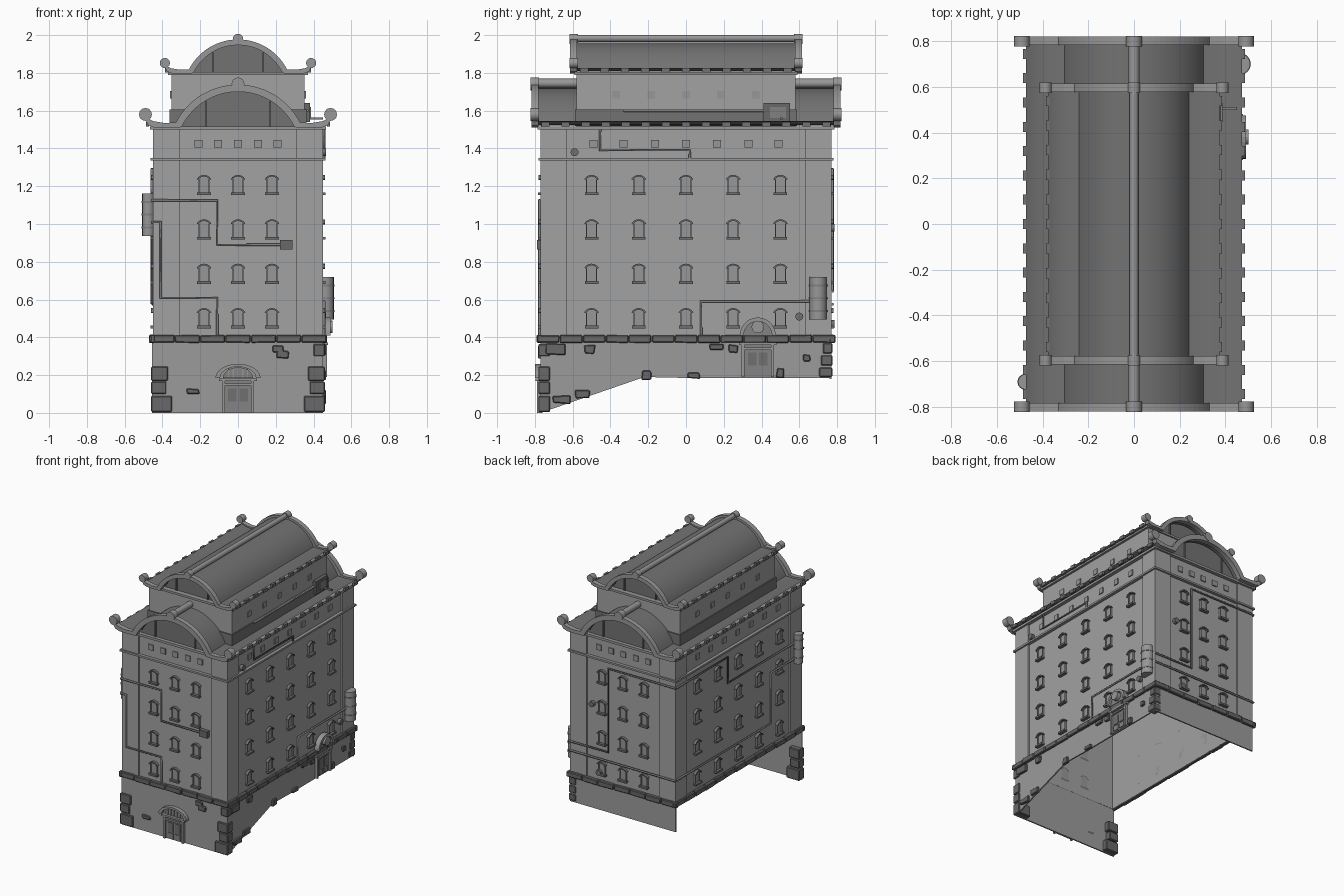
import bpy, bmesh, math, random
from mathutils import Matrix, Vector

if "Cube" in bpy.data.objects:
    bpy.data.objects.remove(bpy.data.objects["Cube"])

random.seed(4)


def mat(name, v):
    m = bpy.data.materials.new(name)
    m.diffuse_color = (v, v, v, 1)
    m.use_nodes = True
    m.node_tree.nodes["Principled BSDF"].inputs["Base Color"].default_value = m.diffuse_color
    return m


WALL, BASE = mat("wall grey", .36), mat("base grey", .33)
STONE, ROOF = mat("dark stone", .14), mat("roof grey", .17)
TRIM, SILL = mat("trim grey", .31), mat("sill grey", .16)
METAL, DOOR = mat("metal grey", .22), mat("door grey", .23)

# wall frames: local x runs along the wall, -y points outwards, z up
HX, HY = .45, .77
FACES = {}
for name, ang, d in (("front", 0, HY), ("right", 90, HX), ("back", 180, HY), ("left", -90, HX)):
    FACES[name] = Matrix.Rotation(math.radians(ang), 4, 'Z') @ Matrix.Translation((0, -d, 0))
HALF = {"front": HX, "back": HX, "left": HY, "right": HY}
parts = {}


def part(name, m):
    return parts.setdefault(name, (bmesh.new(), m))[0]


def prism(bm, face, pts, o0, o1):
    """polygon in the wall plane, extruded from offset o0 to o1 outwards"""
    M = FACES[face]
    f = bm.faces.new([bm.verts.new(M @ Vector((u, -o0, z))) for u, z in pts])
    r = bmesh.ops.extrude_face_region(bm, geom=[f], use_keep_orig=True)
    vs = [g for g in r["geom"] if isinstance(g, bmesh.types.BMVert)]
    bmesh.ops.translate(bm, verts=vs, vec=M.to_3x3() @ Vector((0, o0 - o1, 0)))


def plate(bm, face, u, z, w, h, o0, o1, jit=0):
    j = lambda: random.uniform(-jit, jit)
    w, h = w / 2, h / 2
    prism(bm, face, [(u + a * w + j(), z + b * h + j()) for a, b in ((-1, -1), (1, -1), (1, 1), (-1, 1))], o0, o1)


def arc(u, z, r, a0, a1, n, sz=1):
    return [(u + r * math.cos(math.radians(a0 + (a1 - a0) * i / n)),
             z + sz * r * math.sin(math.radians(a0 + (a1 - a0) * i / n))) for i in range(n + 1)]


def ring(bm, face, u, z, r0, r1, a0, a1, n, o0, o1):
    prism(bm, face, arc(u, z, r1, a0, a1, n) + arc(u, z, r0, a1, a0, n), o0, o1)


def disc(bm, face, u, z, r, o0, o1):
    prism(bm, face, arc(u, z, r, 0, 360, 16)[:-1], o0, o1)


def box(bm, x0, x1, y0, y1, z0, z1):
    M = Matrix.Translation(((x0 + x1) / 2, (y0 + y1) / 2, (z0 + z1) / 2)) @ Matrix.Diagonal((x1 - x0, y1 - y0, z1 - z0, 1))
    return bmesh.ops.create_cube(bm, size=1, matrix=M)["verts"]


def rod(bm, c, r, length, axis='Z'):
    R = Matrix.Rotation(math.pi / 2, 4, 'X') if axis == 'Y' else Matrix()
    bmesh.ops.create_cone(bm, cap_ends=True, segments=16, radius1=r, radius2=r, depth=length,
                          matrix=Matrix.Translation(c) @ R)


# hollow main block, open below
bm = part("main_walls", WALL)
vs = box(bm, -HX + .012, HX - .012, -HY + .012, HY - .012, .38, 1.5)
low = [f for f in bm.faces if all(v.co.z < .39 for v in f.verts)]
bmesh.ops.delete(bm, geom=low, context='FACES_ONLY')

for face, h in HALF.items():
    # corner pilasters
    for s in (-1, 1):
        plate(part("corner_pilasters", WALL), face, s * (h - .07), .94, .14, 1.12, -.012, 0)
    # cornices
    tb = part("cornices", TRIM)
    plate(tb, face, 0, 1.342, 2 * h + .024, .014, -.012, .012)
    plate(tb, face, 0, 1.508, 2 * h + .03, .018, -.03, .015)
    # windows
    us = (-.18, 0, .18) if h < .5 else (-.5, -.25, 0, .25, .5)
    for u in us:
        for z in (.455, .69, .925, 1.16):
            plate(part("window_sills", SILL), face, u, z, .072, .014, -.012, .014)
            prism(part("window_panes", TRIM), face,
                  [(u - .026, z + .005), (u + .026, z + .005)] + arc(u, z + .075, .026, 0, 180, 6, .5), -.012, -.007)
            fr = part("window_frames", TRIM)
            for s in (-1, 1):
                plate(fr, face, u + s * .026, z + .042, .006, .07, -.012, .001)
            ring(part("window_hoods", SILL), face, u, z + .055, .036, .045, 30, 150, 6, -.012, .01)
    # attic openings
    for u in ((-.21, -.105, 0, .105, .21) if h < .5 else (-.49, -.33, -.165, 0, .165, .33, .49)):
        plate(part("attic_windows", TRIM), face, u, 1.425, .042, .042, -.012, -.004)
    # ledge stones
    n = 7 if h < .5 else 13
    w = (2 * h + .04) / n
    for i in range(n):
        plate(part("ledge_stones", STONE), face, -h - .02 + w * (i + .5), .392, w - .003, .04, -.01,
              random.uniform(.014, .022), .002)

# base walls: the ground climbs to the back, the left side stays open
bm = part("base_walls", BASE)
prism(bm, "front", [(-.455, 0), (.45, 0), (.45, .38), (-.455, .38)], -.01, 0)
prism(bm, "right", [(-.77, 0), (-.22, .19), (0, .185), (.77, .185), (.77, .38), (-.77, .38)], -.01, 0)
prism(bm, "back", [(-.45, .18), (.45, .18), (.45, .38), (-.45, .38)], -.01, 0)

# corner blocks and loose stones
bm = part("corner_blocks", STONE)
for z0, z1, w in ((.005, .09, .11), (.1, .165, .08), (.17, .245, .09), (.3, .365, .06)):
    for s in (-1, 1):
        if z1 > .3 and s < 0:
            continue
        cx = s * (.46 - w / 2)
        box(bm, cx - w / 2, cx + w / 2, -.782, -.72, z0, z1)
for z0, z1, w in ((.19, .24, .07), (.25, .305, .06), (.315, .37, .05)):
    box(bm, .4, .46, .775 - w, .775, z0, z1)
bm = part("loose_stones", STONE)
for u, z, w, h in ((-.24, .115, .065, .03), (.21, .34, .06, .04), (.235, .31, .065, .04)):
    plate(bm, "front", u, z, w, h, -.01, .014, .005)
for u, z, w, h in ((-.55, .1, .08, .045), (-.21, .2, .05, .045), (-.66, .07, .09, .04), (-.51, .335, .055, .05),
                   (-.69, .335, .1, .055), (.64, .29, .04, .03), (.04, .197, .065, .025), (.5, .21, .04, .05),
                   (.16, .35, .07, .03), (.25, .34, .05, .04)):
    plate(bm, "right", u, z, w, h, -.01, .016, .005)


# arched double doors
def door(face, u, z):
    d, t = part("door_leaves", DOOR), part("door_frames", TRIM)
    plate(d, face, u, z + .085, .15, .17, 0, .006)
    for s in (-1, 1):
        plate(t, face, u + s * .078, z + .088, .016, .176, 0, .02)
        plate(part("door_panels", SILL), face, u + s * .03, z + .095, .045, .07, 0, .01)
        plate(d, face, u + s * .03, z + .03, .045, .04, 0, .012)
    plate(t, face, u, z + .15, .165, .012, 0, .02)
    plate(t, face, u, z + .176, .2, .014, 0, .026)


door("front", 0, 0)
prism(part("door_leaves", DOOR), "front", arc(0, .185, .08, 0, 180, 12, .7), 0, .008)
prism(part("door_hoods", TRIM), "front", arc(0, .185, .12, 0, 180, 12, .62) + arc(0, .185, .095, 180, 0, 12, .62), 0, .03)
for x in (-.05, -.025, 0, .025, .05):
    plate(part("door_frames", TRIM), "front", x, .21, .006, .05, 0, .014)
door("right", .38, .19)
prism(part("door_leaves", DOOR), "right", arc(.38, .41, .08, 0, 180, 14), 0, .02)
ring(part("door_hoods", TRIM), "right", .38, .41, .075, .095, 0, 180, 14, 0, .04)
disc(part("door_hoods", TRIM), "right", .38, .455, .033, 0, .05)


# curved roof with end parapets, used twice at different scales
def arched_roof(tag, s, z0, yend):
    P = lambda pts: [(x * s, z0 + z * s) for x, z in pts]
    mirror = lambda half: half + [(-x, z) for x, z in reversed(half[:-1])]
    outer = mirror([(.5, .06), (.45, .035), (.39, .025), (.335, .027)] + arc(0, -.142, .37, 27, 90, 14))
    inner = mirror([(.475, .012), (.44, 0), (.38, 0), (.315, 0)] + arc(0, -.142, .332, 26, 90, 14))
    mid = P([((a + c) / 2 * .97, (b + d) / 2) for (a, b), (c, d) in zip(outer, inner)])
    # roof shell
    bm = part(tag + "_roof", ROOF)
    rows = [[bm.verts.new((x, y, z)) for x, z in mid] for y in (-yend, yend)]
    for i in range(len(mid) - 1):
        bm.faces.new((rows[0][i], rows[0][i + 1], rows[1][i + 1], rows[1][i]))
    rod(part(tag + "_ridge", TRIM), (0, 0, z0 + .235 * s), .024 * s, 2 * yend, 'Y')
    for face in ("front", "back"):
        o = yend - HY
        prism(part(tag + "_parapets", TRIM), face, P(outer) + P(inner[::-1]), o - .015, o + .022)
        prism(part(tag + "_gables", ROOF), face, P(arc(0, -.142, .335, 25.2, 154.8, 24)), o - .06, o - .04)
        for x in (-.17, .17):
            plate(part(tag + "_gable_bars", SILL), face, x * s, z0 + .07 * s, .008, .14 * s, o - .05, o - .03)
        # ball finials
        y = (yend + .003) * (-1 if face == "front" else 1)
        for x, z in ((0, .232), (-.49, .07), (.49, .07)):
            rod(part(tag + "_finials", TRIM), (x * s, y, z0 + z * s), .034 * s, .046, 'Y')
    # tile ends along the eaves
    n = int(yend * 20)
    for i in range(n):
        y = -yend + 2 * yend * (i + .5) / n
        for q in (-1, 1):
            x = q * .478 * s
            box(part(tag + "_eave_tiles", ROOF), x - .008, x + .008, y - .022, y + .022, z0 + .005, z0 + .03)


arched_roof("lower", 1, 1.51, .797)
arched_roof("upper", .79, 1.797, .592)

# upper storey
box(part("upper_storey", WALL), -.353, .353, -.58, .58, 1.5, 1.8)
box(part("upper_storey_skirt", ROOF), -.362, .362, -.588, .588, 1.52, 1.605)
box(part("upper_cornice", TRIM), -.37, .37, -.59, .59, 1.79, 1.806)
for y in (-.37, -.185, 0, .185, .37):
    for s in (-1, 1):
        x = s * .354
        box(part("upper_windows", TRIM), x - .005, x + .005, y - .02, y + .02, 1.665, 1.705)

# roof utility box
box(part("roof_box", STONE), .35, .38, .41, .55, 1.54, 1.64)
box(part("roof_box_panel", METAL), .375, .386, .445, .53, 1.56, 1.62)
rod(part("roof_box_pipe", METAL), (.366, .04, 1.6), .007, .74, 'Y')
box(part("roof_box_arm", METAL), .37, .45, .498, .512, 1.552, 1.564)

# tanks with bands
for c, r, h in (((-.475, -.69, 1.05), .032, .225), ((.463, .7, .607), .045, .225)):
    rod(part("tanks", TRIM), c, r, h)
    for k in (-.3, 0, .3):
        rod(part("tank_bands", METAL), (c[0], c[1], c[2] + k * h), r + .003, .01)

# wall vents and meter box
for face, u, z in (("right", -.59, 1.38), ("right", .6, .51), ("back", -.26, .98), ("back", -.2, .47)):
    disc(part("round_vents", SILL), face, u, z, .021, -.012, .015)
plate(part("meter_box", STONE), "front", .255, .89, .065, .05, -.012, .02)


# pipes
def pipe(face, pts):
    cu = bpy.data.curves.new("wall_pipe", 'CURVE')
    cu.dimensions, cu.bevel_depth, cu.bevel_resolution, cu.use_fill_caps = '3D', .0075, 1, True
    sp = cu.splines.new('POLY')
    sp.points.add(len(pts) - 1)
    for p, (u, z) in zip(sp.points, pts):
        p.co = (*(FACES[face] @ Vector((u, -.006, z))), 1)
    cu.materials.append(METAL)
    bpy.context.collection.objects.link(bpy.data.objects.new("wall_pipe", cu))


pipe("front", [(-.46, 1.125), (-.11, 1.125), (-.11, .89), (.23, .89)])
pipe("front", [(-.46, 1.01), (-.41, 1.01), (-.41, .61), (-.11, .61), (-.11, .41)])
pipe("right", [(.66, .59), (.08, .59), (.08, .41)])
pipe("right", [(-.455, 1.5), (-.455, 1.39), (.02, 1.39), (.02, 1.35)])
pipe("back", [(-.455, .645), (-.12, .645), (-.12, 1.29), (.455, 1.29)])
pipe("back", [(-.455, .575), (.455, .575)])
pipe("left", [(-.77, 1.29), (-.14, 1.29), (-.14, 1.09), (.66, 1.09)])
pipe("left", [(-.77, .58), (.38, .58), (.38, .97), (.66, .97)])

# turn every collected part into an object
SMOOTH = ("roof", "ridge", "finials", "tanks", "tank_bands")
for name, (bm, m) in parts.items():
    bmesh.ops.recalc_face_normals(bm, faces=bm.faces[:])
    me = bpy.data.meshes.new(name)
    bm.to_mesh(me)
    bm.free()
    me.materials.append(m)
    ob = bpy.data.objects.new(name, me)
    bpy.context.collection.objects.link(ob)
    if name in ("corner_blocks", "loose_stones", "ledge_stones"):
        bv = ob.modifiers.new("worn edges", 'BEVEL')
        bv.width, bv.segments = .005, 1
    if name.endswith(SMOOTH):
        bpy.ops.object.select_all(action='DESELECT')
        ob.select_set(True)
        bpy.context.view_layer.objects.active = ob
        bpy.ops.object.shade_smooth_by_angle(angle=math.radians(35))
